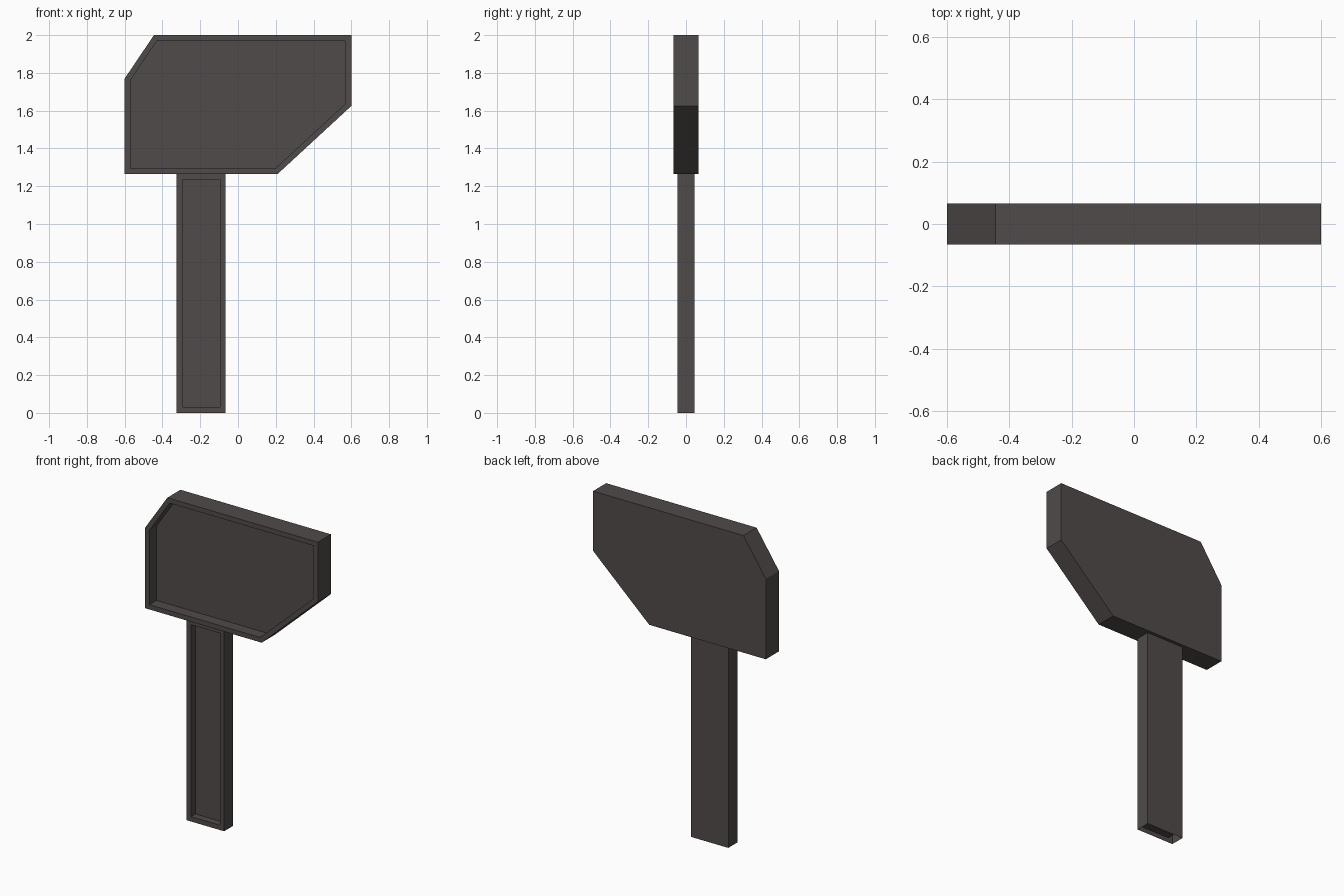
import bpy
import bmesh
from mathutils import Vector

default = bpy.data.objects.get("Cube")
if default:
    bpy.data.objects.remove(default, do_unlink=True)

charcoal = bpy.data.materials.new("charcoal")
charcoal.use_nodes = True
colour = (0.079, 0.070, 0.067, 1)
charcoal.diffuse_color = colour
charcoal.node_tree.nodes["Principled BSDF"].inputs["Base Color"].default_value = colour


def recessed_slab(name, outline, half_depth, rim, recess, open_bottom=False):
    """Extrude an XZ outline along y and sink a rimmed pocket into its front."""
    bm = bmesh.new()
    front = bm.faces.new([bm.verts.new((x, -half_depth, z)) for x, z in outline])
    back = [bm.verts.new((x, half_depth, z)) for x, z in outline]
    bm.faces.new(back[::-1])
    fv = list(front.verts)
    for i in range(len(fv)):
        j = (i + 1) % len(fv)
        bm.faces.new((fv[j], fv[i], back[i], back[j]))
    bmesh.ops.recalc_face_normals(bm, faces=bm.faces[:])

    # Rim and pocket
    bmesh.ops.inset_region(bm, faces=[front], thickness=rim, use_even_offset=True)
    floor = bmesh.ops.extrude_discrete_faces(bm, faces=[front])["faces"][0]
    bmesh.ops.translate(bm, verts=floor.verts[:], vec=Vector((0, recess, 0)))

    # Hollow lower end
    if open_bottom:
        low = min(v.co.z for v in bm.verts) + 0.001
        caps = [f for f in bm.faces if all(v.co.z < low for v in f.verts)]
        bmesh.ops.delete(bm, geom=caps, context='FACES_ONLY')

    mesh = bpy.data.meshes.new(name)
    bm.to_mesh(mesh)
    bm.free()
    mesh.materials.append(charcoal)
    obj = bpy.data.objects.new(name, mesh)
    bpy.context.collection.objects.link(obj)
    return obj


# Head with two clipped corners
recessed_slab("head", [(-0.6, 1.265), (0.21, 1.265), (0.6, 1.625),
                       (0.6, 2.0), (-0.445, 2.0), (-0.6, 1.77)],
              0.065, 0.03, 0.07)

# Straight handle, open at its lower end
recessed_slab("handle", [(-0.325, 0), (-0.065, 0), (-0.065, 1.265), (-0.325, 1.265)],
              0.045, 0.03, 0.045, open_bottom=True)
